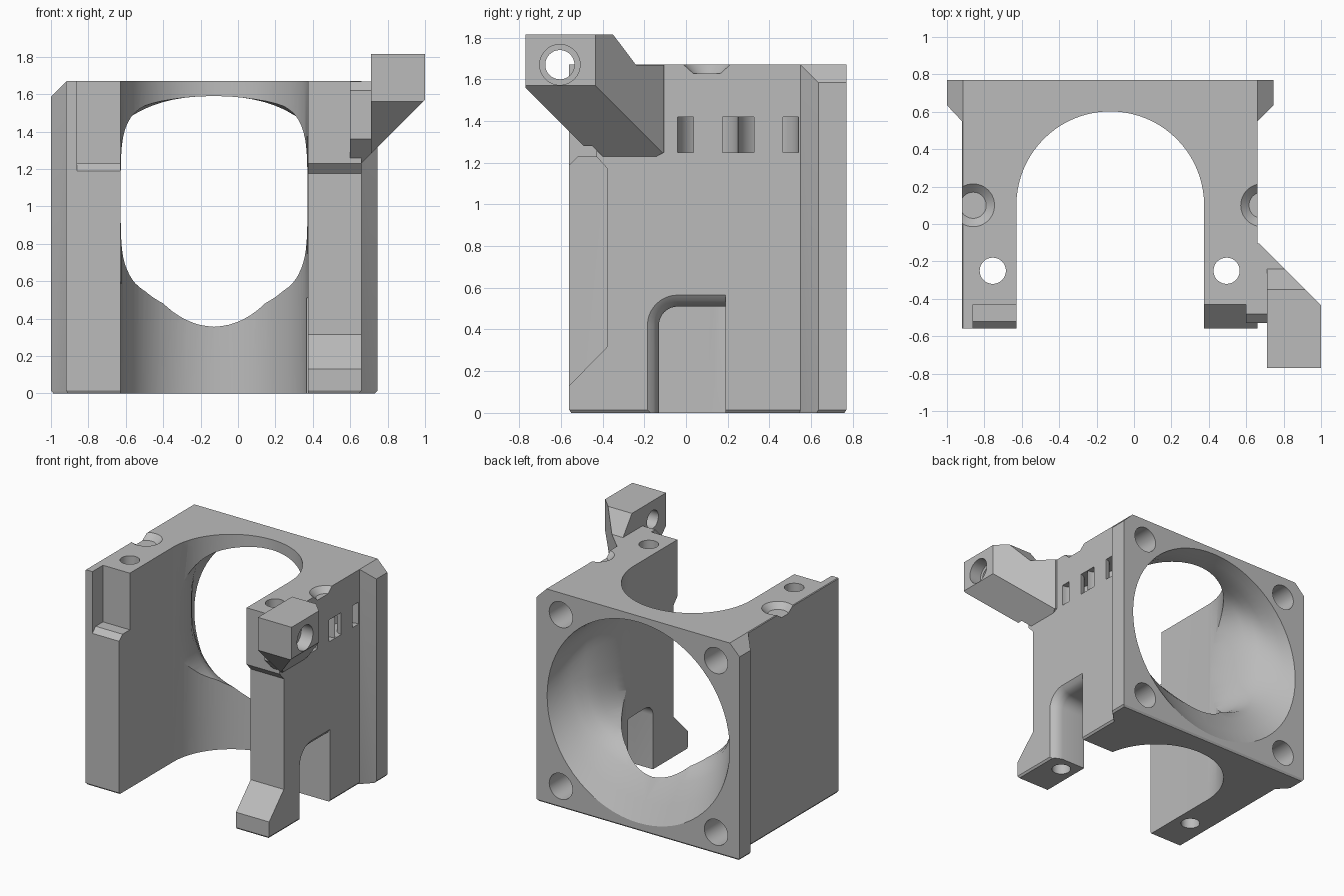
import bpy, bmesh, math
from mathutils import Vector

cube = bpy.data.objects.get("Cube")
if cube:
    bpy.data.objects.remove(cube, do_unlink=True)

grey = bpy.data.materials.new("plain_grey")
grey.use_nodes = True
COLOUR = (0.5, 0.5, 0.5, 1)
grey.diffuse_color = COLOUR
grey.node_tree.nodes["Principled BSDF"].inputs["Base Color"].default_value = COLOUR

MID_X, MID_Z, TOP = -0.13, 0.835, 1.67


def loft(name, rings, trims=()):
    """Skin closed rings, cap the ends, then trim by (point, outward normal) planes."""
    bm = bmesh.new()
    rows = [[bm.verts.new(p) for p in ring] for ring in rings]
    n = len(rows[0])
    for a, b in zip(rows, rows[1:]):
        for i in range(n):
            j = (i + 1) % n
            bm.faces.new((a[i], a[j], b[j], b[i]))
    bm.faces.new(rows[0])
    bm.faces.new(rows[-1])
    for point, normal in trims:
        geom = bm.verts[:] + bm.edges[:] + bm.faces[:]
        bmesh.ops.bisect_plane(bm, geom=geom, plane_co=point, plane_no=normal, clear_outer=True)
        bmesh.ops.holes_fill(bm, edges=[e for e in bm.edges if e.is_boundary])
    bmesh.ops.recalc_face_normals(bm, faces=bm.faces)
    mesh = bpy.data.meshes.new(name)
    bm.to_mesh(mesh)
    bm.free()
    mesh.materials.append(grey)
    obj = bpy.data.objects.new(name, mesh)
    bpy.context.collection.objects.link(obj)
    return obj


def place(p, axis, d):
    """Put a 2D profile point at depth d along an axis."""
    return {"x": (d, p[0], p[1]), "y": (p[0], d, p[1]), "z": (p[0], p[1], d)}[axis]


def prism(name, pts, axis, a, b, trims=()):
    return loft(name, [[place(p, axis, d) for p in pts] for d in (a, b)], trims)


def circle(cx, cy, r, n=48):
    return [(cx + r * math.cos(math.tau * i / n), cy + r * math.sin(math.tau * i / n))
            for i in range(n)]


def cylinder(name, c, r, axis, a, b, r_end=None):
    return loft(name, [[place(p, axis, d) for p in circle(*c, rad)]
                       for d, rad in ((a, r), (b, r_end or r))])


def combine(target, tool, operation="DIFFERENCE"):
    mod = target.modifiers.new("combine", "BOOLEAN")
    mod.object, mod.operation, mod.solver = tool, operation, "EXACT"
    bpy.context.view_layer.objects.active = target
    bpy.ops.object.modifier_apply(modifier=mod.name)
    bpy.data.objects.remove(tool, do_unlink=True)


# Body with rear flange, narrowed at the very bottom, upper flange corners chamfered
plan = [(-1, .77), (-1, .635), (-.92, .55), (-.92, -.56),
        (.66, -.56), (.66, .55), (.745, .635), (.745, .77)]
base = [(MID_X + (x - MID_X) * .985, .1 + (y - .1) * .985) for x, y in plan]
body = loft("fan_mount_body",
            [[place(p, "z", z) for p in ring] for ring, z in ((base, 0), (plan, .015), (plan, TOP))],
            [((-1, 0, 1.585), (-1, 0, 1)), ((.745, 0, 1.585), (1, 0, 1))])

# Upright channel, round at the back and open to the front
arc = [(-.127 + .502 * math.cos(math.pi * i / 40), .1 + .502 * math.sin(math.pi * i / 40))
       for i in range(41)]
combine(body, prism("channel", arc + [(-.629, -.7), (.375, -.7)], "z", -.1, 1.8))


# Air duct: round at the back, blending to a soft rectangle
def duct_ring(y, half, low, high, power):
    ring = []
    for i in range(72):
        t = math.tau * i / 72
        c, s = math.cos(t), math.sin(t)
        px = math.copysign(abs(c) ** (2 / power), c)
        pz = math.copysign(abs(s) ** (2 / power), s)
        ring.append((MID_X + half * px, y, (low + high) / 2 + (high - low) / 2 * pz))
    return ring


combine(body, loft("duct", [duct_ring(*s) for s in (
    (.78, .79, .045, 1.625, 2), (.69, .745, .2, 1.605, 2.1), (.6, .69, .36, 1.59, 2.3),
    (.52, .63, .46, 1.587, 2.7), (.44, .58, .5, 1.585, 3.1), (.3, .53, .515, 1.585, 3.3),
    (.1, .49, .52, 1.585, 3.4))]))

# Notch at the top of one leg, with a sloping lip
notch = [(-.43, 1.8), (-.43, 1.23), (-.52, 1.23), (-.56, 1.19), (-.6, 1.15), (-.6, 1.8)]
combine(body, prism("notch", notch, "x", -.86, -.6))

# Other leg set back above its foot
setback = [(-.6, .09), (-.38, .315), (-.38, 1.175), (-.43, 1.23), (-.43, 1.8), (-.6, 1.8)]
combine(body, prism("setback", setback, "x", .3, .8))


# Side opening at the bottom with a flared outer rim
def opening(grow):
    r = .09 + grow
    corner = [(-.04 - r * math.cos(a), .42 + r * math.sin(a))
              for a in (math.pi / 2 * i / 10 for i in range(11))]
    return [(-.04 - r, -.1)] + corner + [(.19, .42 + r), (.19, -.1)]


flare = [(.25, 0), (.58, 0), (.615, .01), (.64, .027), (.66, .055), (.7, .08)]
combine(body, loft("side_opening", [[place(p, "x", x) for p in opening(g)] for x, g in flare]))

# Curved strap tunnels in the side wall
for y in (.105, .395):
    ring = cylinder("strap_tunnel", (.66, y), .145, "z", 1.25, 1.42)
    combine(ring, cylinder("strap_core", (.66, y), .07, "z", 1.2, 1.5))
    combine(body, ring)

# Side arm: a thin web and a head with a sloped underside
trims = [((1, 0, 1.57), (1, 0, -1)), ((1, -.435, 0), (1, 1, 0))]
tail = [(-.105, 1.669), (-.105, 1.25), (-.16, 1.22)]
web = [(-.53, 1.36), (-.53, 1.62), (-.48, 1.669)] + tail + [(-.39, 1.22)]
head = [(-.77, 1.56), (-.77, 1.815), (-.35, 1.815), (-.24, 1.669)] + tail + [(-.43, 1.22)]
arm = prism("arm_head", head, "x", .71, 1, trims)
combine(arm, prism("arm_web", web, "x", .6, .72, trims), "UNION")
combine(arm, cylinder("pivot_hole", (-.605, 1.67), .07, "x", .5, 1.1))
combine(arm, cylinder("pivot_recess", (-.605, 1.67), .097, "x", .9, 1.1))
combine(body, arm, "UNION")

# Rear screw holes
for sx in (-1, 1):
    for sz in (-1, 1):
        c = (MID_X + sx * .667, MID_Z + sz * .667)
        combine(body, cylinder("screw_hole", c, .1, "y", .53, .8))

# Vertical rod holes and conical dimples on top
for x in (-.755, .495):
    combine(body, cylinder("rod_hole", (x, -.25), .07, "z", -.1, 1.8))
for x in (-.86, .685):
    combine(body, cylinder("dimple", (x, .1), .07, "z", TOP - .042, TOP + .01, .125))

# Smooth the curved walls, keep the edges crisp
bpy.ops.object.select_all(action="DESELECT")
body.select_set(True)
bpy.context.view_layer.objects.active = body
bpy.ops.object.shade_smooth_by_angle(angle=math.radians(28))
